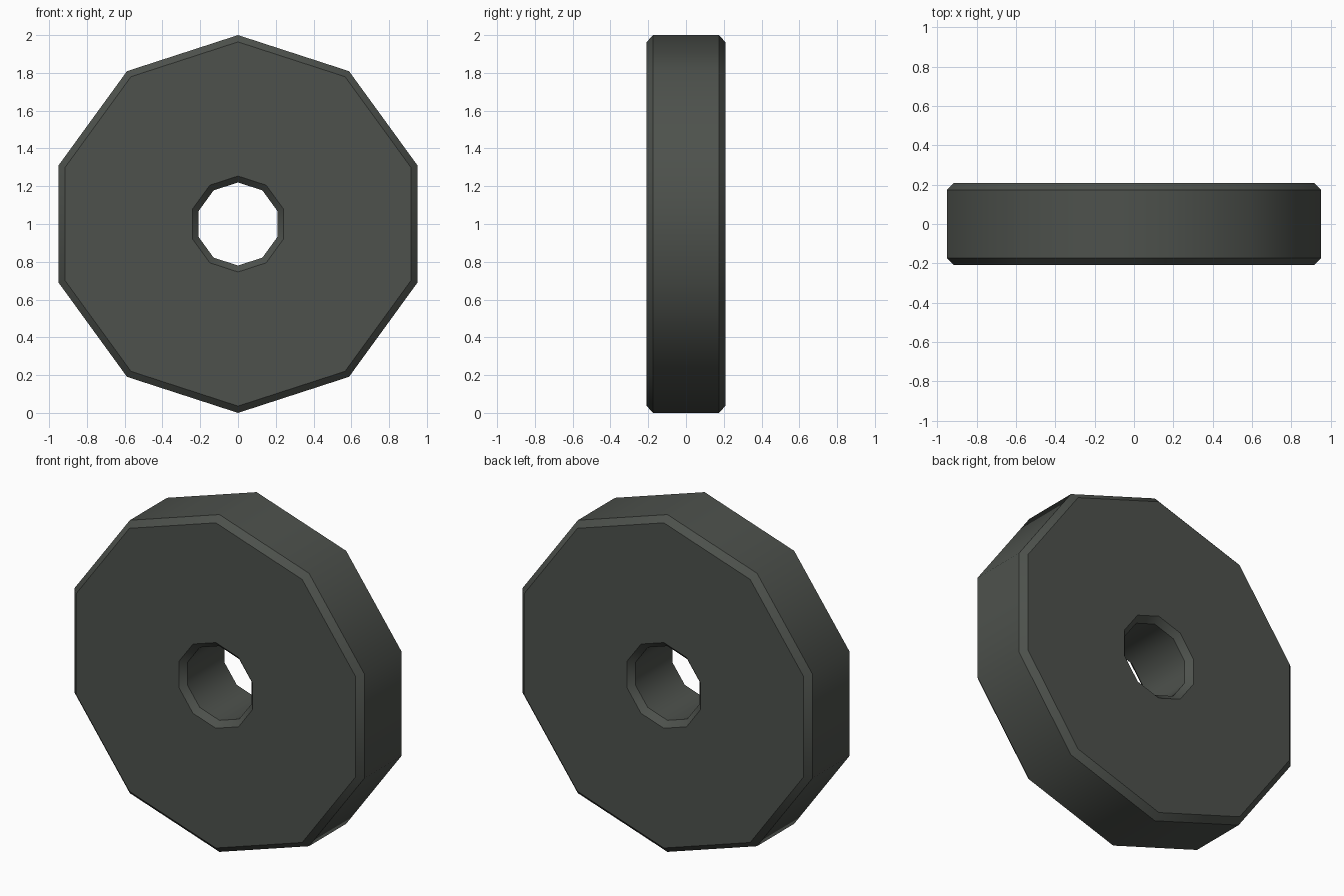
import bpy, bmesh, math

if "Cube" in bpy.data.objects:
    bpy.data.objects.remove(bpy.data.objects["Cube"])

SIDES = 10
# Closed cross-section of the ring: (radius, y), bevelled at all four corners
PROFILE = [(1.0, -0.174), (1.0, 0.174), (0.964, 0.208), (0.254, 0.208),
           (0.220, 0.174), (0.220, -0.174), (0.254, -0.208), (0.964, -0.208)]

# Dark grey-green material
mat = bpy.data.materials.new("dark_grey_green")
mat.diffuse_color = (0.075, 0.083, 0.073, 1)
mat.use_nodes = True
mat.node_tree.nodes["Principled BSDF"].inputs["Base Color"].default_value = mat.diffuse_color

# Ten-sided wheel: sweep the cross-section around the y axis
bm = bmesh.new()
rings = []
for i in range(SIDES):
    a = 2 * math.pi * i / SIDES
    rings.append([bm.verts.new((r * math.sin(a), y, 1 + r * math.cos(a)))
                  for r, y in PROFILE])
n = len(PROFILE)
for i in range(SIDES):
    p, q = rings[i], rings[(i + 1) % SIDES]
    for j in range(n):
        k = (j + 1) % n
        bm.faces.new((p[j], p[k], q[k], q[j]))
bmesh.ops.recalc_face_normals(bm, faces=bm.faces[:])
mesh = bpy.data.meshes.new("wheel")
bm.to_mesh(mesh)
bm.free()
mesh.materials.append(mat)
wheel = bpy.data.objects.new("wheel", mesh)
bpy.context.collection.objects.link(wheel)

# Smooth around the rim and bore, sharp at the bevels
bpy.context.view_layer.objects.active = wheel
wheel.select_set(True)
bpy.ops.object.shade_smooth_by_angle(angle=math.radians(40))
